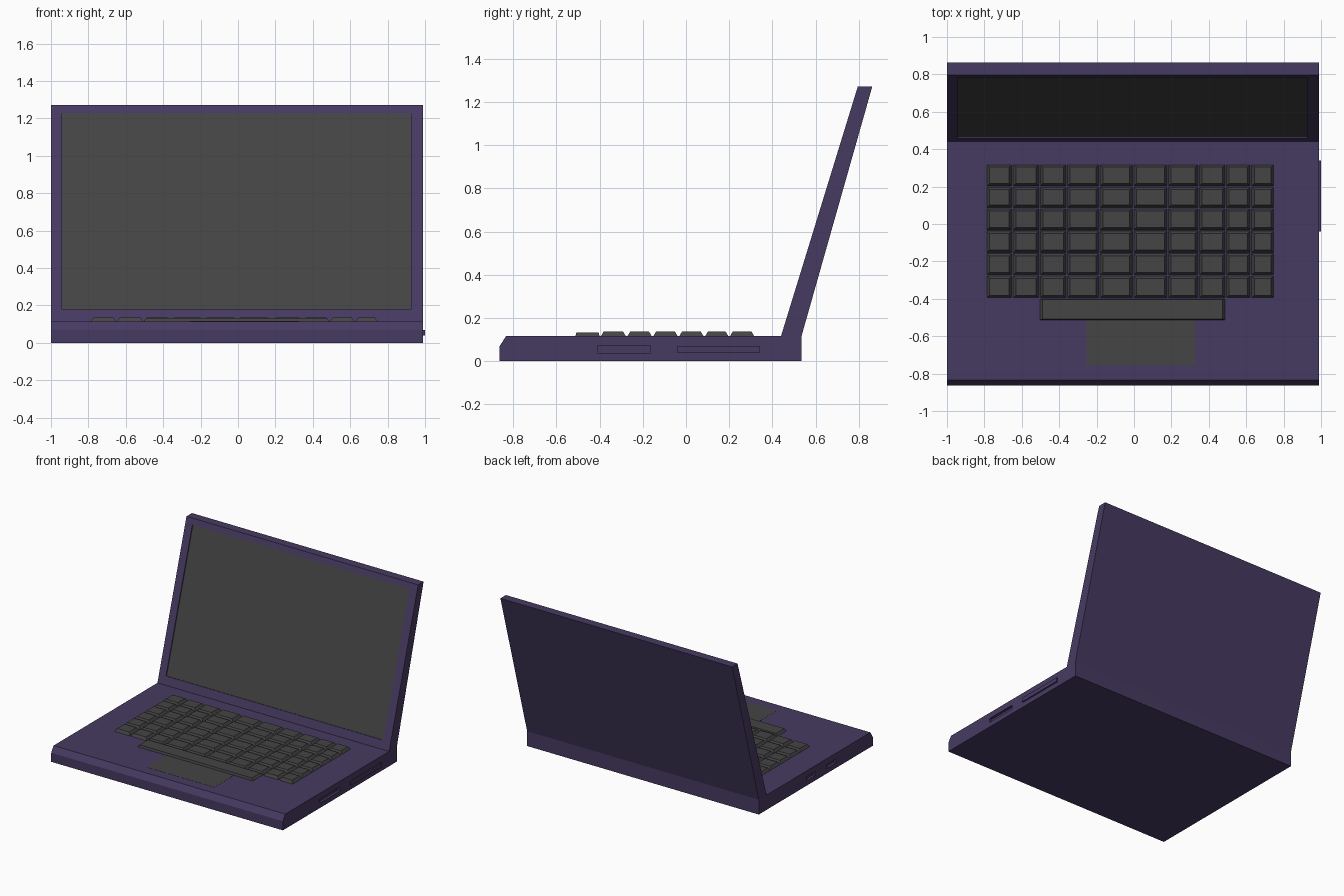
import bpy, bmesh
from mathutils import Vector

if "Cube" in bpy.data.objects:
    bpy.data.objects.remove(bpy.data.objects["Cube"])


def material(name, rgb):
    m = bpy.data.materials.new(name)
    m.diffuse_color = (*rgb, 1)
    m.use_nodes = True
    m.node_tree.nodes["Principled BSDF"].inputs["Base Color"].default_value = m.diffuse_color
    return m


PURPLE = material("purple_shell", (0.062, 0.043, 0.122))
GREY = material("dark_grey", (0.058, 0.058, 0.058))


def finish(name, bm, mat):
    bmesh.ops.recalc_face_normals(bm, faces=bm.faces)
    mesh = bpy.data.meshes.new(name)
    bm.to_mesh(mesh)
    bm.free()
    mesh.materials.append(mat)
    ob = bpy.data.objects.new(name, mesh)
    bpy.context.collection.objects.link(ob)
    return ob


def prism(name, profile, x0, x1, mat):
    """Extrude a (y, z) profile along x."""
    bm = bmesh.new()
    face = bm.faces.new([bm.verts.new((x0, y, z)) for y, z in profile])
    ext = bmesh.ops.extrude_face_region(bm, geom=[face])["geom"]
    verts = [v for v in ext if isinstance(v, bmesh.types.BMVert)]
    bmesh.ops.translate(bm, vec=(x1 - x0, 0, 0), verts=verts)
    return finish(name, bm, mat)


def box(name, x0, x1, y0, y1, z0, z1, mat):
    return prism(name, [(y0, z0), (y1, z0), (y1, z1), (y0, z1)], x0, x1, mat)


def add_key(bm, x0, x1, y0, y1, z0, z1, ix, iy):
    """Tapered key cap, inset by ix, iy at the top."""
    lo = [bm.verts.new(p) for p in
          ((x0, y0, z0), (x1, y0, z0), (x1, y1, z0), (x0, y1, z0))]
    hi = [bm.verts.new(p) for p in
          ((x0 + ix, y0 + iy, z1), (x1 - ix, y0 + iy, z1),
           (x1 - ix, y1 - iy, z1), (x0 + ix, y1 - iy, z1))]
    bm.faces.new(lo)
    bm.faces.new(hi)
    for i in range(4):
        j = (i + 1) % 4
        bm.faces.new((lo[i], lo[j], hi[j], hi[i]))


def cut(target, cutter):
    cutter.hide_render = True
    mod = target.modifiers.new("cut", "BOOLEAN")
    mod.operation = "DIFFERENCE"
    mod.solver = "EXACT"
    mod.object = cutter
    bpy.context.view_layer.objects.active = target
    bpy.ops.object.modifier_apply(modifier=mod.name)
    bpy.data.objects.remove(cutter)


LEFT, RIGHT, DECK = -1.0, 0.99, 0.115

# Base and tilted lid share one side profile
body = prism("laptop_body", [
    (-0.863, 0), (0.535, 0), (0.535, DECK), (0.863, 1.272), (0.796, 1.272),
    (0.44, DECK), (-0.834, DECK), (-0.863, 0.07)], LEFT, RIGHT, PURPLE)

# Recessed screen, measured in the plane of the lid
hinge, tip = Vector((0.44, DECK)), Vector((0.796, 1.272))
along = (tip - hinge).normalized()
inward = Vector((along.y, -along.x))


def lid_slab(d0, d1):
    a = hinge.lerp(tip, (0.177 - DECK) / (1.272 - DECK))
    b = hinge.lerp(tip, (1.227 - DECK) / (1.272 - DECK))
    return [tuple(p) for p in (a + inward * d0, b + inward * d0,
                               b + inward * d1, a + inward * d1)]


cut(body, prism("screen_cutter", lid_slab(-0.03, 0.016), -0.94, 0.925, PURPLE))
prism("screen", lid_slab(0.008, 0.017), -0.94, 0.925, GREY)

# Side slots: one on the right, two on the left
for x0, x1, y0, y1 in ((RIGHT - 0.02, 1.05, -0.41, -0.165),
                       (-1.05, LEFT + 0.02, -0.16, -0.05),
                       (-1.05, LEFT + 0.02, -0.41, -0.30)):
    cut(body, box("slot_cutter", x0, x1, y0, y1, 0.038, 0.069, PURPLE))

# Drive front standing slightly proud of the right side
box("drive_front", RIGHT - 0.02, 1.0, -0.04, 0.34, 0.038, 0.069, PURPLE)

# Keyboard
columns = [-0.79, -0.65, -0.505, -0.36, -0.185, -0.005,
           0.18, 0.345, 0.49, 0.625, 0.75]
rows = [0.32, 0.2, 0.085, -0.035, -0.155, -0.275, -0.398]
keys = bmesh.new()
for x0, x1 in zip(columns, columns[1:]):
    for y1, y0 in zip(rows, rows[1:]):
        add_key(keys, x0 + 0.002, x1 - 0.002, y0 + 0.002, y1 - 0.002,
                DECK - 0.003, 0.136, 0.016, 0.014)
finish("keys", keys, GREY)

# Space bar
bar = bmesh.new()
add_key(bar, -0.505, 0.49, -0.513, -0.4, DECK - 0.003, 0.133, 0.016, 0.005)
finish("space_bar", bar, GREY)

# Flush trackpad
box("trackpad", -0.255, 0.325, -0.755, -0.513, DECK - 0.003, DECK + 0.001, GREY)
